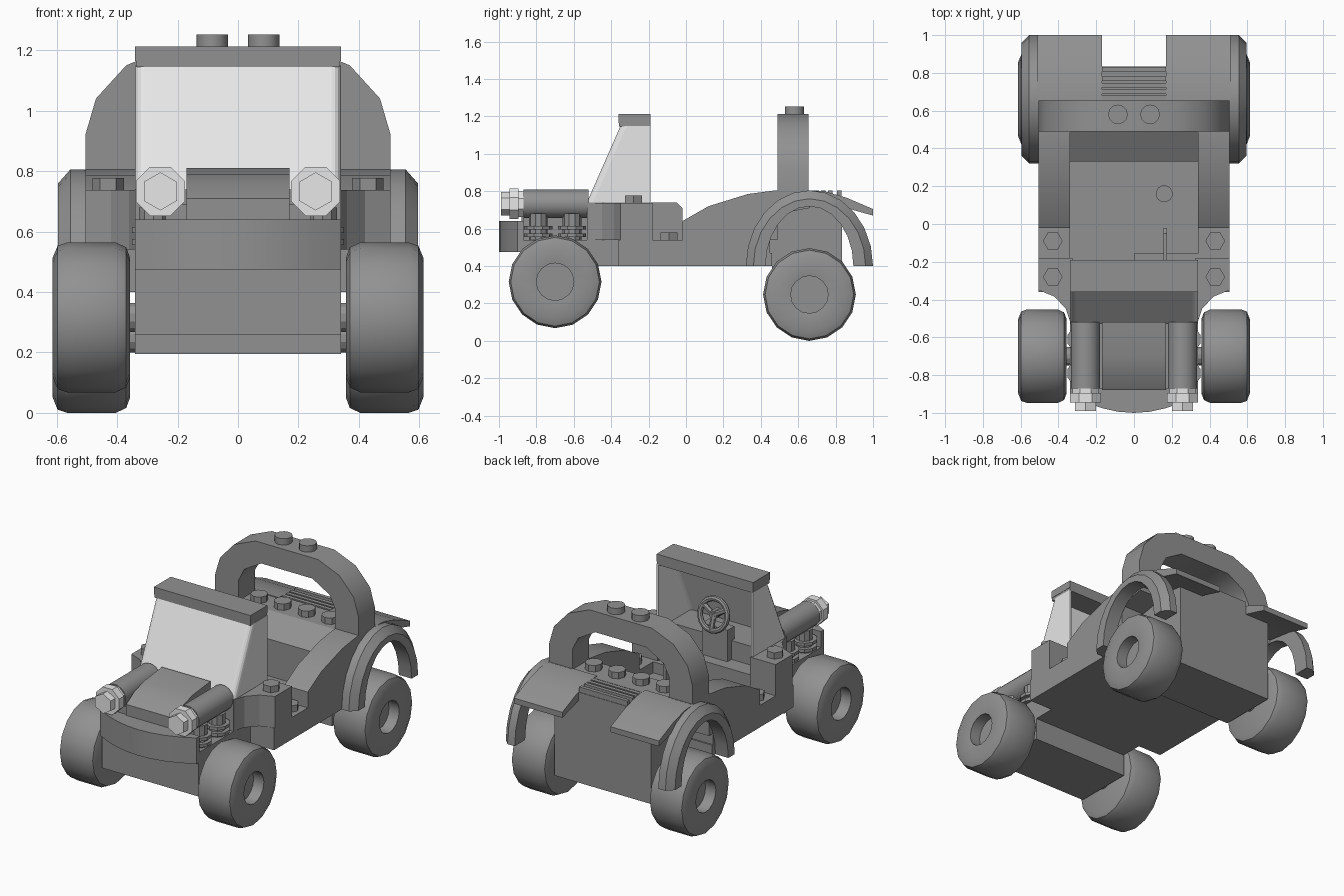
import bpy, bmesh, math
from mathutils import Vector

if "Cube" in bpy.data.objects:
    bpy.data.objects.remove(bpy.data.objects["Cube"])


def material(name, value):
    mat = bpy.data.materials.new(name)
    mat.use_nodes = True
    colour = (value, value, value, 1)
    mat.diffuse_color = colour
    mat.node_tree.nodes["Principled BSDF"].inputs["Base Color"].default_value = colour
    return mat


GREY = material("mid grey", 0.285)
LIGHT = material("light grey", 0.8)


def finish(name, bm, mat=GREY, smooth=False):
    bmesh.ops.remove_doubles(bm, verts=bm.verts, dist=0.0001)
    bmesh.ops.recalc_face_normals(bm, faces=bm.faces)
    mesh = bpy.data.meshes.new(name)
    bm.to_mesh(mesh)
    bm.free()
    mesh.materials.append(mat)
    obj = bpy.data.objects.new(name, mesh)
    bpy.context.scene.collection.objects.link(obj)
    if smooth:
        bpy.ops.object.select_all(action='DESELECT')
        obj.select_set(True)
        bpy.context.view_layer.objects.active = obj
        bpy.ops.object.shade_smooth_by_angle(angle=math.radians(35))
    return obj


def prism_mesh(points, axis, start, end):
    """Outline in the two other axes, extruded along one axis."""
    bm = bmesh.new()
    rings = []
    for t in (start, end):
        ring = []
        for p in points:
            co = list(p)
            co.insert("xyz".index(axis), t)
            ring.append(bm.verts.new(co))
        rings.append(ring)
    a, b = rings
    bm.faces.new(a)
    bm.faces.new(b)
    for i in range(len(a)):
        j = (i + 1) % len(a)
        bm.faces.new((a[i], a[j], b[j], b[i]))
    return bm


def prism(name, points, axis, start, end, mat=GREY, smooth=False):
    return finish(name, prism_mesh(points, axis, start, end), mat, smooth)


def box(name, x0, x1, y0, y1, z0, z1):
    return prism(name, [(x0, y0), (x1, y0), (x1, y1), (x0, y1)], "z", z0, z1)


def rod(name, axis, u, v, radius, start, end, sides=12, mat=GREY, smooth=False, turn=0.5):
    """Cylinder along an axis, centred at u, v in the other two."""
    angles = [math.tau * (i + turn) / sides for i in range(sides)]
    pts = [(u + radius * math.cos(a), v + radius * math.sin(a)) for a in angles]
    return prism(name, pts, axis, start, end, mat, smooth)


def sweep(name, section, side, cy, cz, arc, steps):
    """Sweep a closed section of (x, y radius, z radius) about an x axis."""
    bm = bmesh.new()
    rings = []
    for i in range(steps + 1):
        a = arc * i / steps
        rings.append([bm.verts.new((side * x, cy + ry * math.cos(a), cz + rz * math.sin(a)))
                      for x, ry, rz in section])
    n = len(section)
    for r, s in zip(rings, rings[1:]):
        for k in range(n):
            m = (k + 1) % n
            bm.faces.new((r[k], r[m], s[m], s[k]))
    if arc < math.tau:
        bm.faces.new(rings[0])
        bm.faces.new(rings[-1])
    return finish(name, bm, GREY, True)


def stud(name, x, y, z, sides=6):
    rod(name, "z", x, y, 0.052, z, z + 0.04, sides, smooth=sides > 10, turn=0)


# Chassis and floor
box("floor", -0.505, 0.505, -0.36, 0.46, 0.4, 0.47)
box("front_axle_block", -0.34, 0.34, -0.88, -0.5, 0.26, 0.475)
box("front_frame", -0.34, 0.34, -0.88, -0.36, 0.4, 0.54)
box("engine_core", -0.24, 0.24, -0.87, -0.53, 0.54, 0.69)
box("rear_axle_block", -0.34, 0.34, 0.46, 0.835, 0.195, 0.68)

# Curved bumper
curve = [(0.34 * t / 4, -1 + 0.1 * (t / 4) ** 2) for t in range(-4, 5)]
prism("bumper", curve + [(0.34, -0.87), (-0.34, -0.87)], "z", 0.475, 0.64, GREY, True)

# Hood and dashboard
prism("hood", [(-0.88, 0.6), (-0.88, 0.71), (-0.8, 0.76), (-0.7, 0.79), (-0.52, 0.81),
               (-0.52, 0.6)], "x", -0.17, 0.17, GREY, True)
box("dashboard", -0.34, 0.34, -0.53, -0.3, 0.47, 0.74)
box("dashboard_shelf", -0.34, 0.34, -0.3, -0.19, 0.47, 0.62)
box("dashboard_step", 0, 0.34, -0.19, -0.155, 0.47, 0.54)
prism("column_bracket", [(-0.19, 0.47), (-0.02, 0.47), (-0.02, 0.71), (-0.05, 0.74),
                         (-0.19, 0.74)], "x", 0.155, 0.175)
rod("floor_lever", "z", 0.16, 0.16, 0.045, 0.47, 0.51)

# Windscreen: a bent sheet open at the back
bm = prism_mesh([(-0.53, 0.74), (-0.35, 1.15), (-0.19, 1.15), (-0.19, 0.74)], "x", -0.34, 0.34)
bmesh.ops.recalc_face_normals(bm, faces=bm.faces)
gone = [f for f in bm.faces if f.normal.y > 0.9 or abs(f.normal.z) > 0.9]
bmesh.ops.delete(bm, geom=gone, context='FACES')
corners = [e for e in bm.edges if len(e.link_faces) == 2]
bmesh.ops.bevel(bm, geom=corners, offset=0.03, segments=4, profile=0.5, affect='EDGES')
screen = finish("windscreen", bm, LIGHT)
sheet = screen.modifiers.new("thickness", 'SOLIDIFY')
sheet.thickness = 0.015
sheet.offset = -1
box("windscreen_cap", -0.338, 0.338, -0.357, -0.19, 1.145, 1.17)
box("windscreen_bar", -0.34, 0.34, -0.36, -0.19, 1.165, 1.212)

# Steering wheel facing the driver, on a boxed column
centre = Vector((-0.02, -0.25, 0.9))
tilt = math.radians(75)
bpy.ops.mesh.primitive_torus_add(location=centre, rotation=(-tilt, 0, 0), major_radius=0.095,
                                 minor_radius=0.017, major_segments=20, minor_segments=8)
wheel = bpy.context.object
wheel.name = "steering_wheel"
wheel.data.materials.append(GREY)
bpy.ops.object.shade_smooth_by_angle()
for i in range(3):
    a = math.tau * i / 3 - math.pi / 2
    tip = Vector((math.cos(a), -math.sin(a) * math.cos(tilt), math.sin(a) * math.sin(tilt)))
    bpy.ops.mesh.primitive_cylinder_add(vertices=6, radius=0.016, depth=0.095,
                                        location=centre + tip * 0.047)
    spoke = bpy.context.object
    spoke.name = "steering_spoke"
    spoke.rotation_euler = tip.to_track_quat('Z', 'Y').to_euler()
    spoke.data.materials.append(GREY)
rod("steering_hub", "y", centre.x, centre.z, 0.028, -0.3, -0.24, 8)
box("steering_column", -0.11, 0.07, -0.33, -0.26, 0.62, 0.82)

# Seat back, rear deck and slats
prism("seat_back", [(0.33, 0.47), (0.33, 0.705), (0.49, 0.8), (0.49, 0.47)], "x", -0.34, 0.34)
box("rear_deck", -0.34, 0.34, 0.49, 0.68, 0.68, 0.8)
box("rear_deck_end", -0.34, 0.34, 0.68, 0.835, 0.68, 0.77)
for y in (0.7, 0.735, 0.77, 0.82):
    box("deck_slat", -0.17, 0.17, y - 0.012, y + 0.012, 0.77, 0.803)
for x in (-0.25, -0.085, 0.085, 0.25):
    stud("deck_stud", x, 0.57, 0.8, 8)

# Roll hoop
outer = [(0.505, 0.78), (0.505, 0.92), (0.47, 1.04), (0.37, 1.15), (0.22, 1.212)]
inner = [(0.34, 0.78), (0.34, 0.93), (0.3, 1.01), (0.18, 1.08)]


def mirrored(half):
    return half + [(-x, z) for x, z in reversed(half)]


prism("roll_hoop", mirrored(outer) + mirrored(inner)[::-1], "y", 0.49, 0.655, GREY, True)
for x in (-0.085, 0.085):
    stud("hoop_stud", x, 0.58, 1.212, 12)

# Wheel and mudguard sections
tyre = [(x, r, r) for x, r in
        [(0.358, 0), (0.358, 0.2), (0.37, 0.232), (0.405, 0.248), (0.565, 0.248),
         (0.597, 0.237), (0.614, 0.195), (0.602, 0.1), (0.53, 0.1), (0.53, 0)]]
guard = [(0.505, 0.34, 0.405), (0.555, 0.34, 0.405), (0.595, 0.3, 0.36),
         (0.595, 0.235, 0.32), (0.505, 0.235, 0.32)]

for s, label in ((1, "left"), (-1, "right")):
    # Wheels, axles and mudguards
    for end, y, z in (("front", -0.7, 0.316), ("rear", 0.66, 0.248)):
        sweep(f"{end}_{label}_wheel", tyre, s, y, z, math.tau, 16)
        rod(f"{end}_{label}_axle", "x", y, z, 0.05, s * 0.33, s * 0.37)
    sweep(f"{label}_mudguard", guard, s, 0.66, 0.4, math.pi, 12)

    # Headlamp tube and lamp
    x, z = s * 0.257, 0.733
    rod(f"{label}_lamp_tube", "y", x, z, 0.078, -0.87, -0.52, 16, GREY, True)
    rod(f"{label}_lamp_neck", "y", x, z, 0.075, -0.9, -0.87, 8, LIGHT)
    rod(f"{label}_lamp_rim", "y", x, z, 0.088, -0.945, -0.895, 8, LIGHT)
    rod(f"{label}_lamp_lens", "y", x, z, 0.063, -0.99, -0.945, 6, LIGHT)

    # Ribbed engine pipes below the tubes
    for y in (-0.79, -0.61):
        rod(f"{label}_pipe", "z", s * 0.28, y, 0.05, 0.54, 0.68, 10)
        for h in (0.555, 0.595):
            rod(f"{label}_pipe_rib", "z", s * 0.28, y, 0.075, h, h + 0.02, 10)

    # Cowl corner, step and their studs
    plan = [(0.325, -0.53), (0.34, -0.51), (0.36, -0.45), (0.42, -0.385), (0.505, -0.35),
            (0.505, -0.18), (0.325, -0.18)]
    prism(f"{label}_cowl", [(s * px, py) for px, py in plan], "z", 0.54, 0.738)
    box(f"{label}_sill", s * 0.34, s * 0.505, -0.36, 0.45, 0.47, 0.54)
    stud(f"{label}_cowl_stud", s * 0.43, -0.28, 0.738)
    stud(f"{label}_step_stud", s * 0.43, -0.09, 0.54)

    # Sloping side wing and rear fender
    prism(f"{label}_wing", [(-0.02, 0.54), (-0.02, 0.64), (0.12, 0.72), (0.33, 0.785), (0.48, 0.805),
                            (0.66, 0.805), (0.66, 0.71), (0.49, 0.68), (0.49, 0.54)],
          "x", s * 0.34, s * 0.505, GREY, True)
    prism(f"{label}_fender", [(0.65, 0.805), (0.74, 0.8), (0.86, 0.765), (1, 0.705), (1, 0.67),
                              (0.84, 0.715), (0.65, 0.74)], "x", s * 0.17, s * 0.51, GREY, True)
